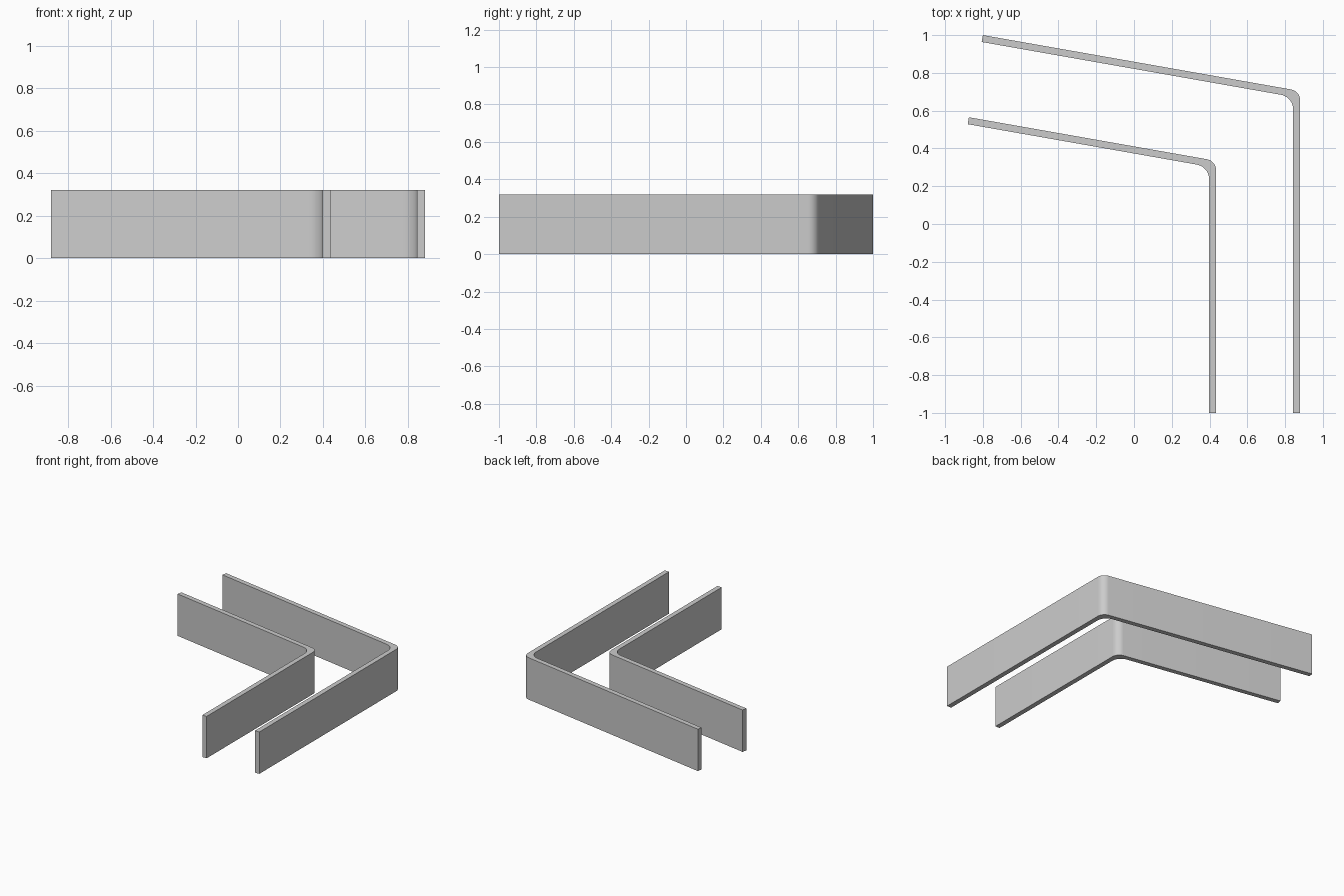
import bpy, bmesh, math
from mathutils import Vector

cube = bpy.data.objects.get("Cube")
if cube:
    bpy.data.objects.remove(cube, do_unlink=True)

HEIGHT, THICK, SLOPE = 0.32, 0.037, math.radians(10)
ALONG = Vector((-math.cos(SLOPE), math.sin(SLOPE)))   # direction of the slanted arm
ACROSS = Vector((-math.sin(SLOPE), -math.cos(SLOPE)))  # towards the inside of the bend

grey = bpy.data.materials.new("light grey")
grey.use_nodes = True
grey.diffuse_color = (0.6, 0.6, 0.6, 1)
grey.node_tree.nodes["Principled BSDF"].inputs["Base Color"].default_value = (0.6, 0.6, 0.6, 1)


def side(x, end, radius, steps=10):
    """Plan of one wall face: straight arm, rounded bend, slanted arm."""
    corner = Vector((x, end.y - (x - end.x) * math.tan(SLOPE)))
    tangent = radius * math.tan((math.pi / 2 - SLOPE) / 2)
    centre = corner + Vector((-radius, -tangent))
    arc = [centre + radius * Vector((math.cos(a), math.sin(a)))
           for a in ((math.pi / 2 - SLOPE) * i / steps for i in range(steps + 1))]
    return [Vector((x, -1))] + arc + [end]


def bent_wall(name, x, end):
    outer = side(x, end, 0.06)
    inner = side(x - THICK, end + ACROSS * THICK, 0.08)
    bm = bmesh.new()
    rows = [[bm.verts.new((p.x, p.y, z)) for p in line]
            for line, z in ((outer, 0), (outer, HEIGHT), (inner, HEIGHT), (inner, 0))]
    # Long faces: outside, top, inside, bottom
    for r in range(4):
        a, b = rows[r], rows[(r + 1) % 4]
        for i in range(len(a) - 1):
            bm.faces.new((a[i], a[i + 1], b[i + 1], b[i]))
    # End caps
    for i in (0, -1):
        bm.faces.new([row[i] for row in rows])
    bmesh.ops.recalc_face_normals(bm, faces=bm.faces)
    mesh = bpy.data.meshes.new(name)
    bm.to_mesh(mesh)
    bm.free()
    mesh.materials.append(grey)
    obj = bpy.data.objects.new(name, mesh)
    bpy.context.collection.objects.link(obj)
    bpy.ops.object.select_all(action='DESELECT')
    obj.select_set(True)
    bpy.context.view_layer.objects.active = obj
    bpy.ops.object.shade_smooth_by_angle(angle=math.radians(30))


bent_wall("outer_wall", 0.88, Vector((-0.8, 1.0)))
bent_wall("inner_wall", 0.435, Vector((-0.874, 0.565)))
